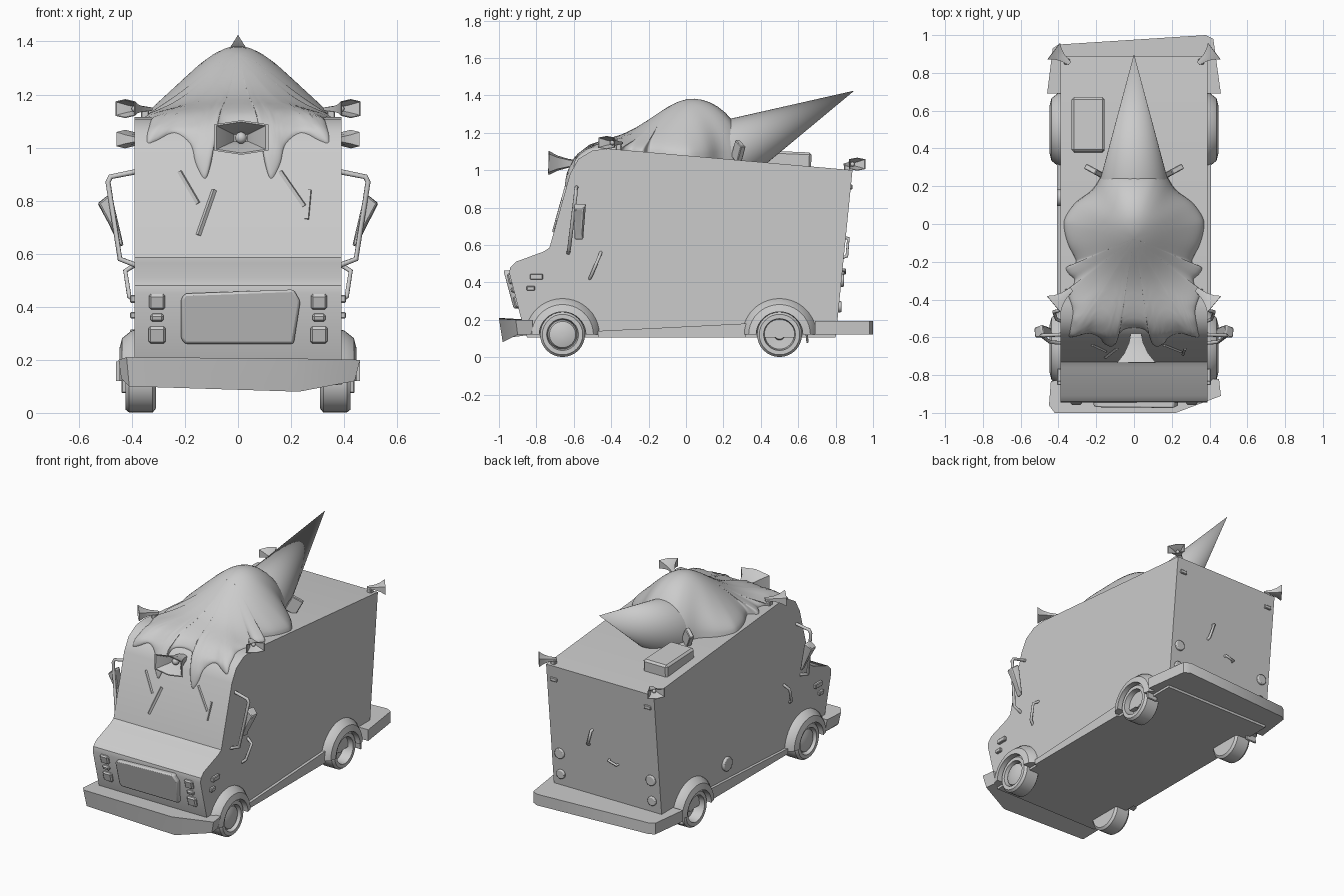
import bpy, bmesh
from math import sin, cos, pi, exp, sqrt
from mathutils import Vector, Matrix

if "Cube" in bpy.data.objects:
    bpy.data.objects.remove(bpy.data.objects["Cube"])


def loft(name, rings, cyclic=True, cap=True, loop=False, smooth=35):
    """Skin a list of equal-length point rings."""
    bm = bmesh.new()
    vs = [[bm.verts.new(p) for p in r] for r in rings]
    n = len(vs[0])
    for i in range(len(vs) if loop else len(vs) - 1):
        a, b = vs[i], vs[(i + 1) % len(vs)]
        for j in range(n if cyclic else n - 1):
            k = (j + 1) % n
            bm.faces.new((a[j], a[k], b[k], b[j]))
    if cap:
        bm.faces.new(vs[0])
        bm.faces.new(vs[-1])
    bmesh.ops.recalc_face_normals(bm, faces=bm.faces)
    me = bpy.data.meshes.new(name)
    bm.to_mesh(me)
    bm.free()
    ob = bpy.data.objects.new(name, me)
    bpy.context.collection.objects.link(ob)
    finish(ob, smooth)
    return ob


def finish(ob, angle=35):
    bpy.ops.object.select_all(action='DESELECT')
    ob.select_set(True)
    bpy.context.view_layer.objects.active = ob
    bpy.ops.object.shade_smooth_by_angle(angle=angle * pi / 180)


def bevel(ob, w, seg=2):
    m = ob.modifiers.new("bevel", 'BEVEL')
    m.width, m.segments, m.limit_method = w, seg, 'ANGLE'


def side_prism(name, yz, x0, x1):
    return loft(name, [[(x, y, z) for y, z in yz] for x in (x0, x1)])


def box(name, loc, size, rot=(0, 0, 0), w=0.004):
    bpy.ops.mesh.primitive_cube_add(size=1, location=loc, rotation=rot)
    ob = bpy.context.object
    ob.name, ob.scale = name, size
    bpy.ops.object.transform_apply(location=False, rotation=False, scale=True)
    if w:
        bevel(ob, w, 1)
    return ob


def disc(name, loc, r, depth, rot):
    bpy.ops.mesh.primitive_cylinder_add(vertices=20, radius=r, depth=depth, location=loc, rotation=rot)
    ob = bpy.context.object
    ob.name = name
    bevel(ob, 0.006)
    finish(ob)


def tube(name, pts, r=0.008):
    cu = bpy.data.curves.new(name, 'CURVE')
    cu.dimensions, cu.bevel_depth, cu.bevel_resolution, cu.use_fill_caps = '3D', r, 2, True
    sp = cu.splines.new('POLY')
    sp.points.add(len(pts) - 1)
    for p, q in zip(sp.points, pts):
        p.co = (*q, 1)
    ob = bpy.data.objects.new(name, cu)
    bpy.context.collection.objects.link(ob)
    bpy.ops.object.select_all(action='DESELECT')
    ob.select_set(True)
    bpy.context.view_layer.objects.active = ob
    bpy.ops.object.convert(target='MESH')


def horn(name, apex, mouth, w, h):
    """Flared loudspeaker with a hollow mouth and a round driver inside."""
    apex, mouth = Vector(apex), Vector(mouth)
    d = mouth - apex
    u = d.cross(Vector((0, 0, 1))).normalized()
    v = u.cross(d).normalized()
    shape = [(-.5, -.38), (0, -.5), (.5, -.38), (.5, .38), (0, .5), (-.5, .38)]
    steps = [(0, .2), (.45, .36), (.75, .62), (1, 1), (1, .9), (.7, .45), (.45, .25)]
    loft(name, [[apex + d * t + u * (a * w * s) + v * (b * h * s) for a, b in shape]
                for t, s in steps], smooth=20)
    bpy.ops.mesh.primitive_uv_sphere_add(segments=12, ring_count=8, radius=h * .17, location=apex + d * .62)
    bpy.context.object.name = name + "_driver"
    finish(bpy.context.object)


# Van body
side_prism("van_body", [(-.85, .105), (-.88, .2), (-.945, .45), (-.94, .48), (-.91, .51), (-.76, .565),
                        (-.73, .585), (-.62, .98), (-.575, 1.06), (-.5, 1.105), (-.42, 1.115),
                        (.89, 1.0), (.81, .2), (.80, .105)], -.39, .39)

# Crooked bumpers
loft("front_bumper", [
    [(-.45, -.96, .2), (-.42, -1, .21), (.22, -1, .205), (.46, -.91, .2), (.45, -.82, .2), (-.44, -.83, .2)],
    [(-.44, -.95, .13), (-.41, -.98, .1), (.23, -.98, .08), (.44, -.9, .12), (.43, -.82, .12), (-.43, -.83, .12)]])
loft("rear_bumper", [
    [(x, y, z) for x, y in [(-.46, .69), (-.43, .93), (-.40, .95), (.38, 1), (.42, .98), (.46, .69)]]
    for z in (.12, .193)])

# Grille, front lights
grille = loft("grille", [[(x, y - .27 * (z - .2) - .88, z) for x, z in
              [(-.215, .28), (-.2, .26), (.21, .26), (.235, .42), (.21, .465), (-.2, .45), (-.215, .43)]]
              for y in (.02, -.025)])
bevel(grille, .01)

for s, side in ((1, "right"), (-1, "left")):
    for z, w, h in ((.42, .06, .06), (.36, .05, .03), (.295, .065, .065)):
        box(side + "_front_light", (s * .305, -.88 - .26 * (z - .2), z), (w, .03, h), (.25, 0, 0), .008)
    for y, z, w, h in ((-.80, .43, .07, .03), (-.83, .368, .045, .025)):
        box(side + "_marker_light", (s * .392, y, z), (.03, w, h))

    # Wheels and fenders
    for y, end in ((-.66, "front"), (.5, "rear")):
        dish = [(.395, .078), (.41, .07), (.422, .035), (.422, .004)] if end == "front" else \
               [(.36, .078), (.355, .03), (.39, .025), (.39, .003)]
        prof = [(.31, .01), (.31, .105), (.322, .12), (.41, .12), (.425, .108), (.425, .085)] + dish
        loft(f"{side}_{end}_wheel", [[(s * x, y + r * cos(a * pi / 16), .121 + r * sin(a * pi / 16))
                                     for a in range(32)] for x, r in prof])
        sec = [(.20, .38), (.195, .4), (.165, .437), (.125, .447), (.122, .38)]
        loft(f"{side}_{end}_fender", [[(s * x, y + r * cos(a * pi / 20), .12 + r * sin(a * pi / 20) * .98)
                                      for r, x in sec] for a in range(21)])
    side_prism(side + "_sill", [(-.47, .105), (-.47, .14), (.32, .18), (.32, .105)], s * .38, s * .408)
    box(side + "_mud_flap", (s * .40, .645, .125), (.08, .012, .10), (.1, 0, 0))

    # Wing mirror, door handle
    tube(side + "_mirror_bar", [(s * .38, -.585, .91), (s * .48, -.59, .89), (s * .49, -.59, .87),
                                (s * .445, -.625, .58), (s * .38, -.63, .555)], .01)
    plate = loft(side + "_mirror", [[(s * (x + dx), y + .01, z) for x, y, z in
                 [(.475, -.61, .82), (.48, -.545, .82), (.44, -.56, .63), (.43, -.605, .63)]]
                 for dx in (0, .012)] + [[(s * .525, -.60, .79), (s * .53, -.55, .79),
                                          (s * .465, -.56, .67), (s * .46, -.595, .67)]])
    bevel(plate, .005, 1)
    tube(side + "_door_handle", [(s * .385, -.455, .56), (s * .425, -.465, .535),
                                 (s * .41, -.505, .44), (s * .385, -.515, .42)], .009)

    # Corner loudspeakers
    horn(side + "_front_horn", (s * .33, -.345, 1.145), (s * .425, -.425, 1.147), .115, .072)
    horn(side + "_rear_horn", (s * .34, .85, 1.03), (s * .425, .915, 1.032), .11, .07)
    box(side + "_front_horn_foot", (s * .35, -.36, 1.12), (.03, .03, .04))
    box(side + "_rear_horn_foot", (s * .355, .86, 1.01), (.03, .03, .04))

    # Rear lamps
    for z, r in ((.41, .034), (.27, .03)):
        disc(side + "_rear_lamp", (s * .33, .81 + .095 * (z - .2), z), r, .03, (pi / 2, 0, 0))
    box(side + "_top_rear_light", (s * .34, .88, .91), (.05, .02, .025))

    # Straps beside the cone
    box(side + "_cone_strap", (s * .21, .28, 1.10), (.075, .03, .10), (0, s * .5, s * .5))

# Front loudspeaker, roof vent, fuel cap
horn("centre_horn", (.01, -.54, 1.035), (.012, -.735, 1.038), .205, .13)
vent = box("roof_vent", (-.243, .525, 1.055), (.175, .29, .09), (-.04, 0, 0), .012)
disc("fuel_cap", (-.392, .14, .27), .045, .03, (0, pi / 2, 0))

# Rear door handles
tube("rear_handle", [(.08, .84, .64), (.08, .868, .635), (.11, .86, .54), (.11, .83, .53)], .009)
tube("rear_latch", [(-.03, .82, .47), (-.035, .85, .465), (-.09, .85, .45), (-.095, .82, .45)], .008)

# Wiper blades lying on the windscreen
for x0, z0, x1, z1 in ((-.22, .91, -.15, .79), (-.09, .84, -.15, .67), (.16, .91, .25, .78), (.27, .84, .26, .73)):
    a, b = [Vector((x, -.73 + (z - .585) * .278, z)) for x, z in ((x0, z0), (x1, z1))]
    rot = (b - a).to_track_quat('Z', 'Y').to_euler()
    box("wiper", (a + b) / 2, (.014, .014, (b - a).length), rot, 0)

# Melting scoop: outline (x, distance along roof and windscreen), draped over the van
half = [(.09, .32), (.16, .27), (.22, .18), (.31, .11), (.365, .03), (.37, -.03), (.35, -.11), (.315, -.18),
        (.31, -.21), (.36, -.235), (.345, -.27), (.315, -.30), (.33, -.34), (.36, -.36), (.34, -.41),
        (.325, -.47), (.335, -.55), (.345, -.64), (.31, -.635), (.24, -.60), (.18, -.65), (.16, -.73),
        (.125, -.79), (.10, -.72), (.085, -.62), (.045, -.57)]
ctrl = [Vector(p) for p in half + [(-x, y) for x, y in reversed(half)]]
outline = []
for i in range(len(ctrl)):
    p0, p1, p2, p3 = [ctrl[(i + k) % len(ctrl)] for k in (-1, 0, 1, 2)]
    for f in (0, .25, .5, .75):
        outline.append(.5 * (2 * p1 + (p2 - p0) * f + (2 * p0 - 5 * p1 + 4 * p2 - p3) * f * f
                             + (3 * p1 - p0 - 3 * p2 + p3) * f ** 3))

path = [Vector(p) for p in ((.89, 1.0), (-.42, 1.115), (-.5, 1.105), (-.575, 1.06), (-.62, .98), (-.73, .585))]


def drape(x, s, h):
    run = .89 - s
    for a, b in zip(path, path[1:]):
        if run <= (b - a).length or b is path[-1]:
            break
        run -= (b - a).length
    q = a + (b - a).normalized() * run
    k = min(1, max(0, (-.4 - s) / .28))
    n = Vector((-.96 * k, 1 - .73 * k)).normalized()
    return (x, q.x + n.x * h, q.y + n.y * h)


centre = Vector((0, -.08))
rings = []
for t in (.03, .1, .2, .3, .4, .5, .6, .7, .78, .85, .9, .94, .97, .99, 1):
    ring = []
    for p in outline:
        q = centre + (p - centre) * t
        sy = .32 if q.y < .05 else .39
        g = .285 * exp(-(q.x / .28) ** 2 - ((q.y - .05) / sy) ** 2)
        ring.append(drape(q.x, q.y, (g + .027) * sqrt(1 - t ** 6) - .004))
    rings.append(ring)
loft("melting_scoop", rings, smooth=60)

# Cone tipped backwards
base, tip = Vector((0, .2, 1.08)), Vector((0, .9, 1.425))
d = tip - base
bpy.ops.mesh.primitive_cone_add(vertices=40, radius1=.187, radius2=0, depth=d.length,
                                location=(base + tip) / 2, rotation=d.to_track_quat('Z', 'Y').to_euler())
bpy.context.object.name = "wafer_cone"
finish(bpy.context.object)
